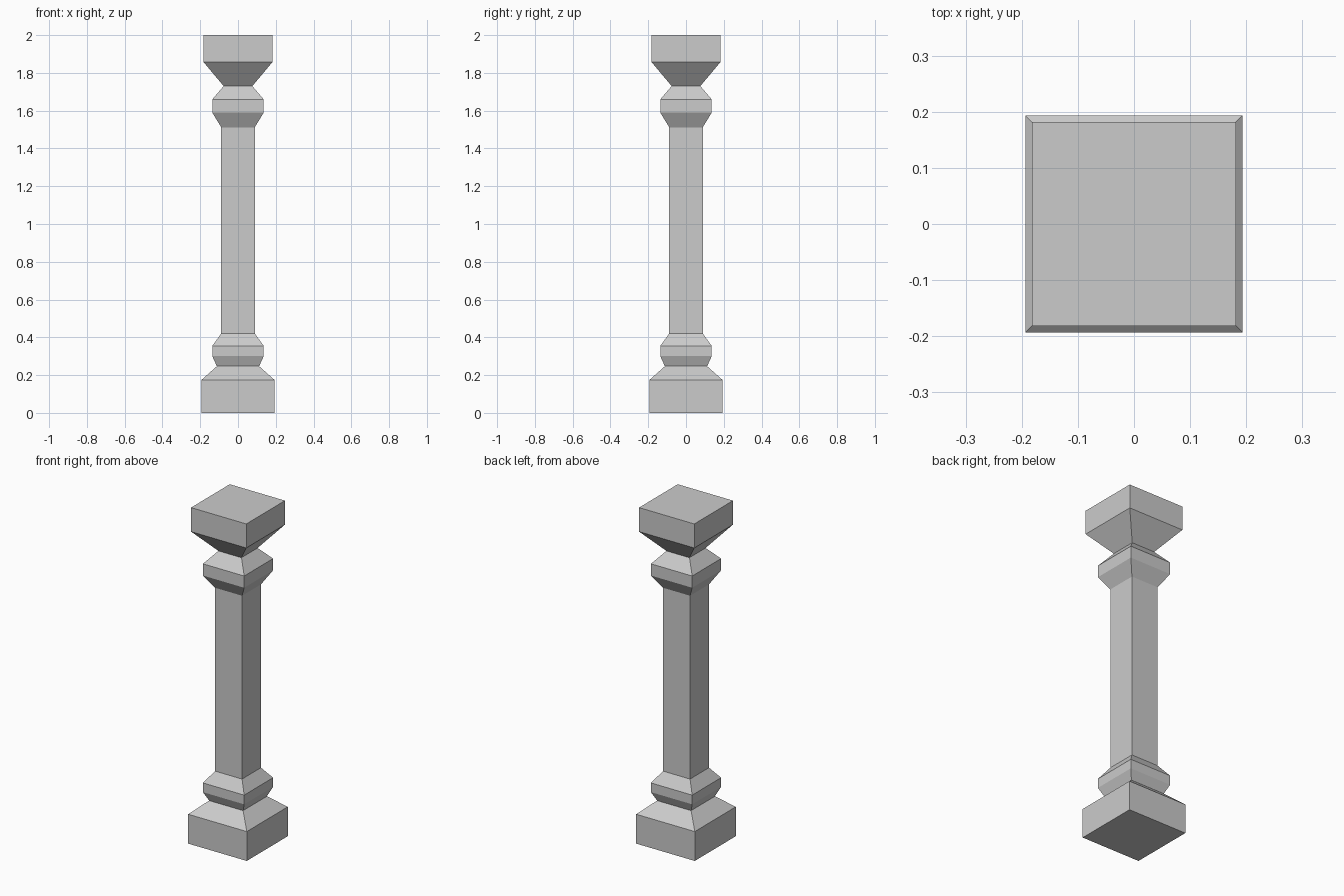
import bpy
import bmesh

if "Cube" in bpy.data.objects:
    bpy.data.objects.remove(bpy.data.objects["Cube"])

# Half-width and height of each square section, from foot to top
PROFILE = [
    (0.193, 0.0), (0.193, 0.175),    # plinth
    (0.112, 0.247),                  # lower neck
    (0.136, 0.30), (0.136, 0.355),   # lower collar
    (0.089, 0.42), (0.089, 1.512),   # shaft
    (0.136, 1.59), (0.136, 1.66),    # upper collar
    (0.076, 1.73),                   # upper neck
    (0.182, 1.857), (0.182, 2.0),    # capital
]
CORNERS = [(-1, -1), (1, -1), (1, 1), (-1, 1)]


def square_loft(name, profile):
    """Skin a stack of square rings and cap both ends."""
    bm = bmesh.new()
    rings = [[bm.verts.new((x * h, y * h, z)) for x, y in CORNERS]
             for h, z in profile]
    for low, high in zip(rings, rings[1:]):
        for i in range(4):
            j = (i + 1) % 4
            bm.faces.new((low[i], low[j], high[j], high[i]))
    bm.faces.new(rings[0][::-1])
    bm.faces.new(rings[-1])
    mesh = bpy.data.meshes.new(name)
    bm.to_mesh(mesh)
    bm.free()
    obj = bpy.data.objects.new(name, mesh)
    bpy.context.collection.objects.link(obj)
    return obj


# Square column in one continuous surface
square_loft("square_column", PROFILE)
